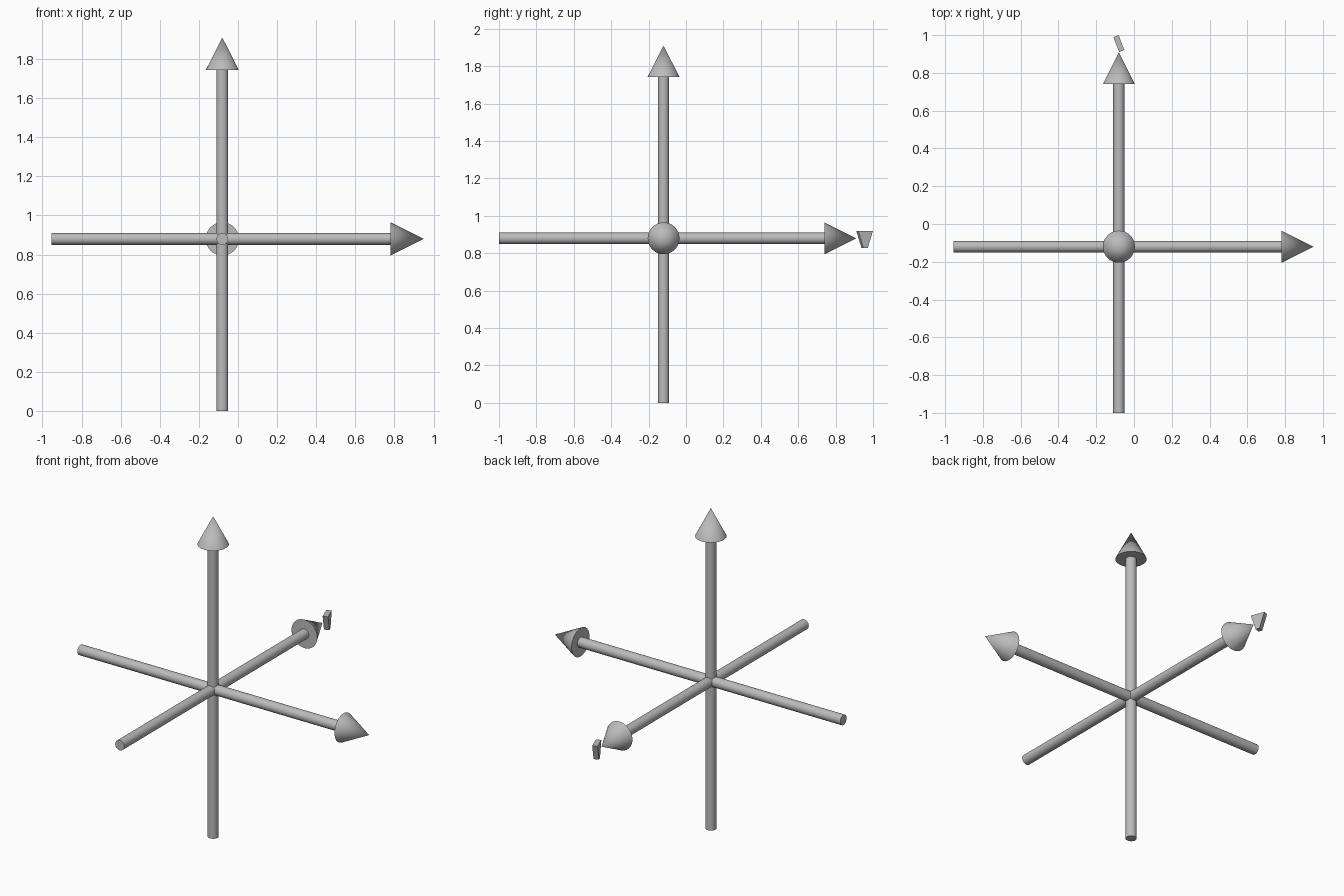
import bpy
import bmesh
import math
from mathutils import Matrix, Vector

cube = bpy.data.objects.get("Cube")
if cube:
    bpy.data.objects.remove(cube, do_unlink=True)

# One grey for every part
grey = bpy.data.materials.new("plain_grey")
grey.use_nodes = True
colour = (0.5, 0.5, 0.5, 1.0)
grey.diffuse_color = colour
grey.node_tree.nodes["Principled BSDF"].inputs["Base Color"].default_value = colour

CENTRE = Vector((-0.08, -0.12, 0.88))
SHAFT_RADIUS = 0.03
HEAD_RADIUS = 0.085
SIDES = 32


def finish(name, bm, smooth):
    bmesh.ops.recalc_face_normals(bm, faces=bm.faces)
    mesh = bpy.data.meshes.new(name)
    bm.to_mesh(mesh)
    bm.free()
    mesh.materials.append(grey)
    obj = bpy.data.objects.new(name, mesh)
    bpy.context.collection.objects.link(obj)
    if smooth:
        bpy.ops.object.select_all(action='DESELECT')
        obj.select_set(True)
        bpy.context.view_layer.objects.active = obj
        bpy.ops.object.shade_smooth_by_angle(angle=math.radians(35))
    return obj


def cone(name, axis, start, end, r1, r2):
    """Round solid along an axis, with start and end measured from the centre."""
    bm = bmesh.new()
    turn = axis.to_track_quat('Z', 'Y').to_matrix().to_4x4()
    place = Matrix.Translation(CENTRE + axis * (start + end) / 2) @ turn
    bmesh.ops.create_cone(bm, cap_ends=True, segments=SIDES, radius1=r1,
                          radius2=r2, depth=end - start, matrix=place)
    finish(name, bm, True)


# Three crossing arrows: tail, head base and tip distances
arrows = {
    "side": (Vector((1, 0, 0)), -0.875, 0.86, 1.03),
    "depth": (Vector((0, 1, 0)), -0.88, 0.86, 1.03),
    "upright": (Vector((0, 0, 1)), -0.88, 0.863, 1.03),
}
for label, (axis, tail, base, tip) in arrows.items():
    cone(label + "_shaft", axis, tail, base, SHAFT_RADIUS, SHAFT_RADIUS)
    cone(label + "_head", axis, base, tip, HEAD_RADIUS, 0)

# Plain tapered tag floating beyond the depth arrow
bm = bmesh.new()
outline = [(-0.012, -0.048), (0.012, -0.048), (0.042, 0.045), (-0.042, 0.045)]
face = bm.faces.new([bm.verts.new((x, -0.015, z)) for x, z in outline])
extruded = bmesh.ops.extrude_face_region(bm, geom=[face])
moved = [v for v in extruded["geom"] if isinstance(v, bmesh.types.BMVert)]
bmesh.ops.translate(bm, vec=(0, 0.03, 0), verts=moved)
tag = finish("depth_end_tag", bm, False)
tag.location = (-0.08, 0.955, 0.875)
tag.rotation_euler.z = math.radians(111)
